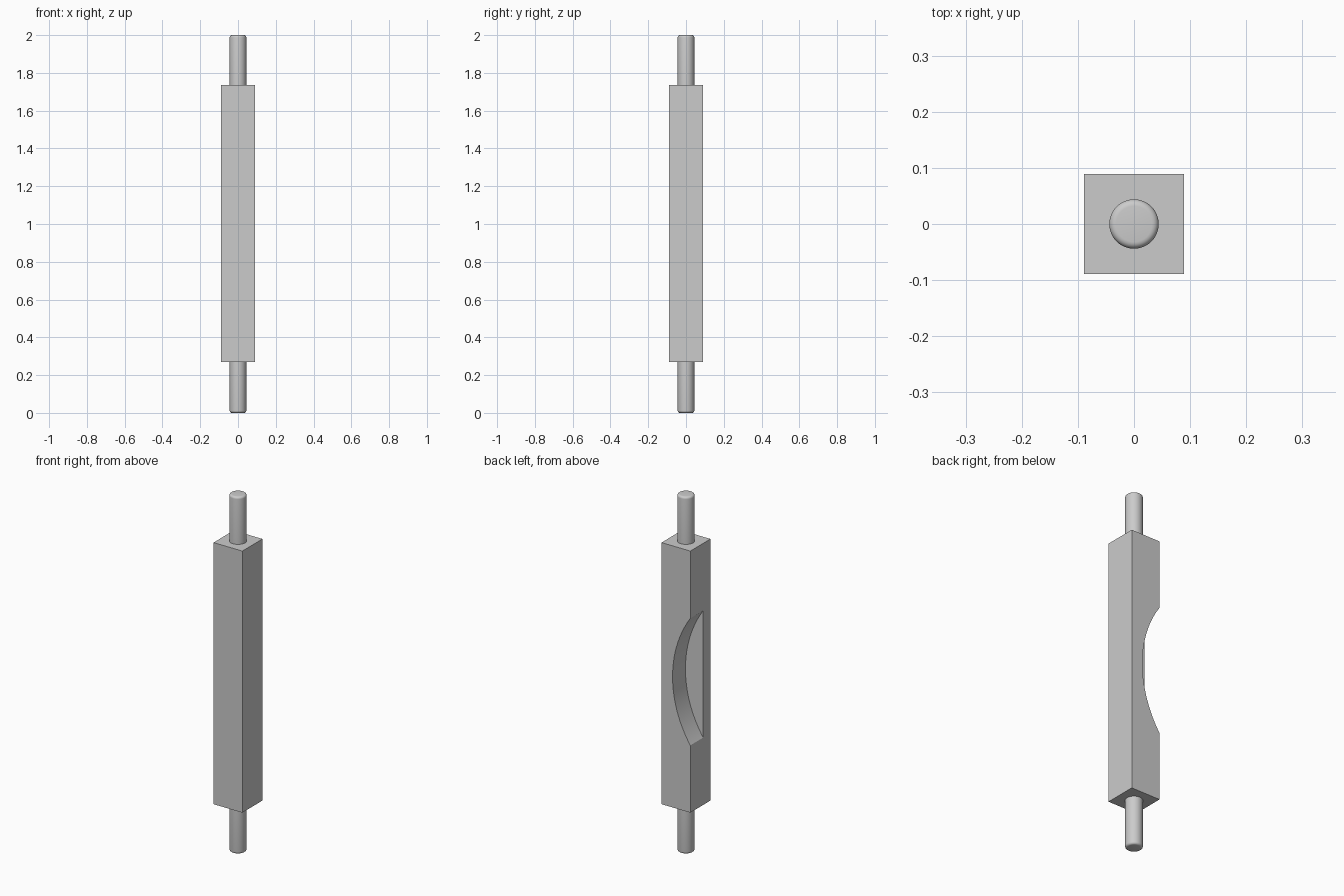
import bpy
import bmesh
import math
from mathutils import Matrix

HALF = 0.089              # half width of the square body
LOW, HIGH = 0.27, 1.735   # body bottom and top
ROD_R, ROUND = 0.044, 0.012
NOTCH_R, NOTCH_DEPTH, NOTCH_WALL = 0.63, 0.11, -0.025

old = bpy.data.objects.get("Cube")
if old:
    bpy.data.objects.remove(old, do_unlink=True)

grey = bpy.data.materials.new("plain grey")
grey.use_nodes = True
colour = (0.6, 0.6, 0.6, 1)
grey.diffuse_color = colour
grey.node_tree.nodes["Principled BSDF"].inputs["Base Color"].default_value = colour


def make_object(name, bm):
    mesh = bpy.data.meshes.new(name)
    bm.to_mesh(mesh)
    bm.free()
    mesh.materials.append(grey)
    obj = bpy.data.objects.new(name, mesh)
    bpy.context.collection.objects.link(obj)
    return obj


def smooth(obj, degrees):
    bpy.ops.object.select_all(action="DESELECT")
    obj.select_set(True)
    bpy.context.view_layer.objects.active = obj
    bpy.ops.object.shade_smooth_by_angle(angle=math.radians(degrees))


# Square body
bm = bmesh.new()
bmesh.ops.create_cube(bm, size=1, matrix=Matrix.Translation((0, 0, (LOW + HIGH) / 2))
                      @ Matrix.Diagonal((2 * HALF, 2 * HALF, HIGH - LOW, 1)))
body = make_object("square_body", bm)

# Round cutter lying along y, for the curved notch in the back corner
bm = bmesh.new()
length = 0.4
centre = (NOTCH_DEPTH - HALF - NOTCH_R, NOTCH_WALL + length / 2, (LOW + HIGH) / 2)
bmesh.ops.create_cone(bm, cap_ends=True, segments=192, radius1=NOTCH_R, radius2=NOTCH_R,
                      depth=length, matrix=Matrix.Translation(centre)
                      @ Matrix.Rotation(math.pi / 2, 4, "X"))
cutter = make_object("notch_cutter", bm)
cutter.hide_render = True

notch = body.modifiers.new("notch", "BOOLEAN")
notch.operation = "DIFFERENCE"
notch.solver = "EXACT"
notch.object = cutter
bpy.context.view_layer.objects.active = body
bpy.ops.object.modifier_apply(modifier=notch.name)
bpy.data.objects.remove(cutter, do_unlink=True)
smooth(body, 20)


# End pins with rounded outer rims
def pin(name, inner, outer):
    bm = bmesh.new()
    bmesh.ops.create_cone(bm, cap_ends=True, segments=48, radius1=ROD_R, radius2=ROD_R,
                          depth=abs(outer - inner),
                          matrix=Matrix.Translation((0, 0, (inner + outer) / 2)))
    rim = [e for e in bm.edges if all(abs(v.co.z - outer) < 0.001 for v in e.verts)]
    bmesh.ops.bevel(bm, geom=rim, offset=ROUND, segments=5, profile=0.5, affect="EDGES")
    smooth(make_object(name, bm), 35)


pin("top_pin", HIGH, 2)
pin("bottom_pin", LOW, 0)
